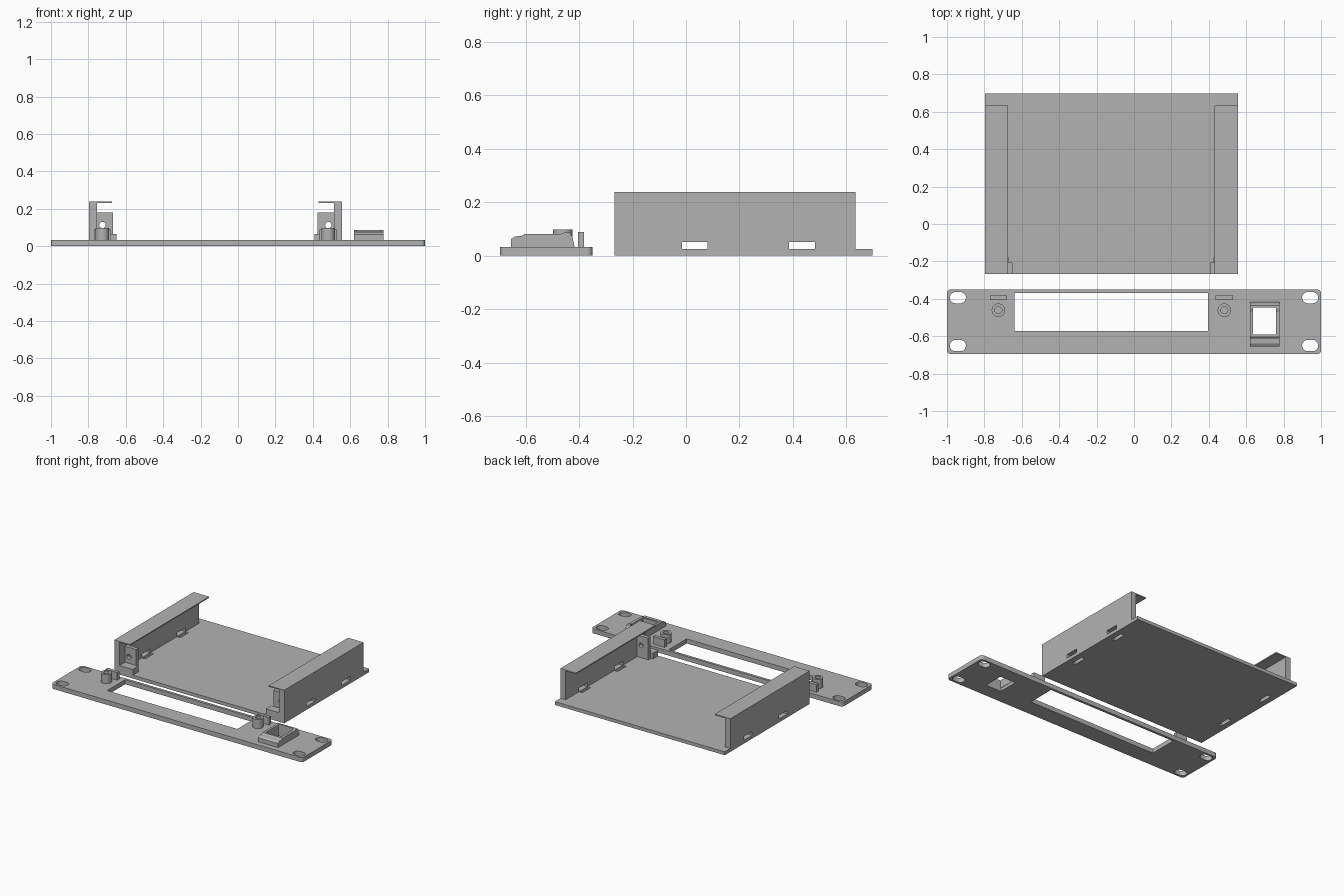
import bpy, bmesh, math

if "Cube" in bpy.data.objects:
    bpy.data.objects.remove(bpy.data.objects["Cube"])

grey = bpy.data.materials.new("light grey plastic")
grey.diffuse_color = (0.45, 0.45, 0.45, 1)
grey.use_nodes = True
grey.node_tree.nodes["Principled BSDF"].inputs["Base Color"].default_value = grey.diffuse_color


def prism(name, pts, lo, hi, axis="z"):
    """Extrude a 2D outline: (x, y) along z, or (y, z) along x."""
    bm = bmesh.new()
    place = (lambda p, h: (p[0], p[1], h)) if axis == "z" else (lambda p, h: (h, p[0], p[1]))
    a = [bm.verts.new(place(p, lo)) for p in pts]
    b = [bm.verts.new(place(p, hi)) for p in pts]
    bm.faces.new(a[::-1])
    bm.faces.new(b)
    for i in range(len(pts)):
        j = (i + 1) % len(pts)
        bm.faces.new((a[i], a[j], b[j], b[i]))
    bmesh.ops.recalc_face_normals(bm, faces=bm.faces)
    me = bpy.data.meshes.new(name)
    bm.to_mesh(me)
    bm.free()
    me.materials.append(grey)
    ob = bpy.data.objects.new(name, me)
    bpy.context.collection.objects.link(ob)
    return ob


def box(name, x0, x1, y0, y1, z0, z1):
    return prism(name, [(x0, y0), (x1, y0), (x1, y1), (x0, y1)], z0, z1)


def rounded(cx, cy, hx, hy, r, n=8):
    """Rounded rectangle outline; a circle when hx = hy = r."""
    pts = []
    for k, (sx, sy) in enumerate([(1, 1), (-1, 1), (-1, -1), (1, -1)]):
        for i in range(n + 1):
            t = (k + i / n) * math.pi / 2
            p = (cx + sx * (hx - r) + r * math.cos(t), cy + sy * (hy - r) + r * math.sin(t))
            if not pts or math.dist(p, pts[-1]) > 1e-5:
                pts.append(p)
    if math.dist(pts[0], pts[-1]) < 1e-5:
        pts.pop()
    return pts


def cut(ob, cutters):
    for c in cutters:
        m = ob.modifiers.new("cut", "BOOLEAN")
        m.operation, m.object, m.solver = "DIFFERENCE", c, "EXACT"
        bpy.context.view_layer.objects.active = ob
        bpy.ops.object.modifier_apply(modifier=m.name)
        bpy.data.objects.remove(c)


def smooth(ob):
    bpy.ops.object.select_all(action="DESELECT")
    ob.select_set(True)
    bpy.context.view_layer.objects.active = ob
    bpy.ops.object.shade_smooth_by_angle(angle=math.radians(30))


MID = -0.121  # centre line of the tray
T = 0.033     # faceplate thickness

# Faceplate with device window, jack opening and four mounting slots
plate = prism("faceplate", rounded(0, -0.523, 1, 0.173, 0.02), 0, T)
holes = [box("window_cutter", -0.64, 0.395, -0.572, -0.368, -1, 1),
         box("jack_cutter", 0.634, 0.758, -0.592, -0.447, -1, 1)]
for x in (-0.942, 0.942):
    for y in (-0.394, -0.65):
        holes.append(prism("slot_cutter", rounded(x, y, 0.043, 0.03, 0.03), -1, 1))
cut(plate, holes)
smooth(plate)

# Jack holder: profiled cheeks joined by a front hook bar and a rear bar
cheek = [(-0.655, T - 0.01), (-0.655, 0.062), (-0.64, 0.072), (-0.615, 0.074), (-0.605, 0.081),
         (-0.47, 0.081), (-0.455, 0.086), (-0.435, 0.086), (-0.425, 0.07), (-0.415, T - 0.01)]
front_bar = cheek[:4] + [(-0.605, 0.081), (-0.592, 0.081), (-0.592, T - 0.01)]
rear_bar = [(-0.447, T - 0.01), (-0.447, 0.086)] + cheek[7:]
for side, x0, x1 in (("left", 0.619, 0.636), ("right", 0.758, 0.778)):
    prism("jack_cheek_" + side, cheek, x0, x1, "x")
prism("jack_front_bar", front_bar, 0.636, 0.758, "x")
prism("jack_rear_bar", rear_bar, 0.636, 0.758, "x")

# Tray floor and its tie slots
floor = box("tray_floor", -0.797, 0.555, -0.267, 0.698, 0, 0.024)
TIES = ((-0.015, 0.081), (0.386, 0.482))

for side, s in (("left", -1), ("right", 1)):
    def sbox(name, d0, d1, *rest):
        """Box placed by its distances outward from the tray centre line."""
        xs = sorted((MID + s * d0, MID + s * d1))
        return box(name + "_" + side, *xs, *rest)

    # Side wall with tie slots, and its thin overhanging lip
    wall = sbox("side_wall", 0.634, 0.676, -0.267, 0.634, 0.024, 0.238)
    cut(wall, [sbox("tie_cutter", 0.6, 0.7, y0, y1, 0.023, 0.051) for y0, y1 in TIES])
    cut(floor, [sbox("floor_cutter", 0.608, 0.634, y0, y1, -1, 1) for y0, y1 in TIES])
    sbox("top_lip", 0.552, 0.634, -0.267, 0.634, 0.23, 0.238)

    # Screw bracket and the step in front of it
    bracket = sbox("screw_bracket", 0.546, 0.634, -0.205, -0.178, 0.024, 0.18)
    hole = prism("hole_cutter", rounded(MID + s * 0.604, 0, 0.017, 0.017, 0.017), -1, 1)
    for v in hole.data.vertices:
        x, y, z = v.co
        v.co = (x, z, y + 0.113)
    hole.data.flip_normals()
    cut(bracket, [hole])
    smooth(bracket)
    sbox("bracket_step", 0.529, 0.634, -0.267, -0.205, 0.024, 0.065)

    # Upright tab and blind screw boss on the faceplate
    sbox("plate_tab", 0.557, 0.65, -0.405, -0.381, T - 0.01, 0.088)
    cx, cy = MID + s * 0.604, -0.461
    boss = prism("screw_boss_" + side, rounded(cx, cy, 0.036, 0.036, 0.036), T - 0.01, 0.098)
    cut(boss, [prism("bore_cutter", rounded(cx, cy, 0.019, 0.019, 0.019), 0.04, 0.2)])
    smooth(boss)
